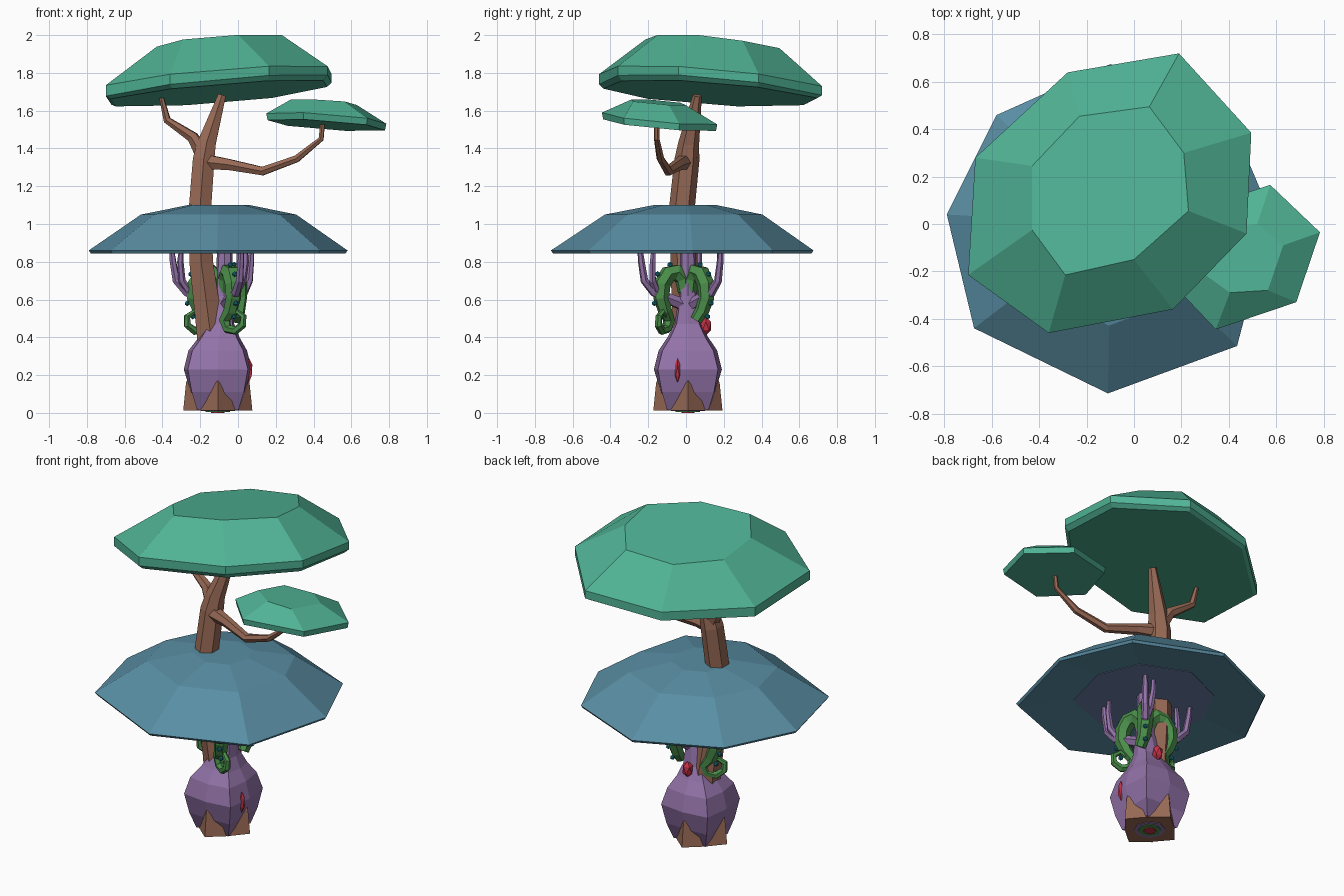
import bpy, bmesh
from math import sin, cos, pi, radians
from mathutils import Vector

if "Cube" in bpy.data.objects:
    bpy.data.objects.remove(bpy.data.objects["Cube"])


def material(name, rgb):
    m = bpy.data.materials.new(name)
    m.diffuse_color = (*rgb, 1)
    m.use_nodes = True
    m.node_tree.nodes["Principled BSDF"].inputs["Base Color"].default_value = m.diffuse_color
    return m


GREEN = material("leaf_green", (0.08, 0.45, 0.30))
BLUE = material("cap_blue", (0.10, 0.27, 0.37))
GILL = material("cap_underside", (0.15, 0.21, 0.38))
BROWN = material("bark", (0.31, 0.14, 0.09))
PURPLE = material("purple_flesh", (0.29, 0.17, 0.39))
VINE = material("vine_green", (0.07, 0.27, 0.07))
TEAL = material("stud_teal", (0.01, 0.20, 0.28))
RED = material("red", (0.55, 0.03, 0.06))


def finish(name, bm, mat):
    bmesh.ops.recalc_face_normals(bm, faces=bm.faces)
    me = bpy.data.meshes.new(name)
    bm.to_mesh(me)
    bm.free()
    me.materials.append(mat)
    ob = bpy.data.objects.new(name, me)
    bpy.context.collection.objects.link(ob)
    return ob


def loft(name, rings, mat):
    """Skin equal-length rings and cap both ends."""
    bm = bmesh.new()
    vs = [[bm.verts.new(p) for p in r] for r in rings]
    n = len(rings[0])
    for a, b in zip(vs, vs[1:]):
        for i in range(n):
            j = (i + 1) % n
            bm.faces.new((a[i], a[j], b[j], b[i]))
    bm.faces.new(vs[0])
    bm.faces.new(vs[-1])
    return finish(name, bm, mat)


def tube(name, pts, mat, res=1):
    """Tapered faceted limb through (x, y, z, radius) points."""
    cu = bpy.data.curves.new(name, 'CURVE')
    cu.dimensions = '3D'
    cu.bevel_depth = 1
    cu.bevel_resolution = res
    cu.use_fill_caps = True
    sp = cu.splines.new('POLY')
    sp.points.add(len(pts) - 1)
    for p, (x, y, z, r) in zip(sp.points, pts):
        p.co = (x, y, z, 1)
        p.radius = r
    ob = bpy.data.objects.new(name, cu)
    bpy.context.collection.objects.link(ob)
    bpy.ops.object.select_all(action='DESELECT')
    ob.select_set(True)
    bpy.context.view_layer.objects.active = ob
    bpy.ops.object.convert(target='MESH')
    ob = bpy.context.view_layer.objects.active
    ob.data.materials.clear()
    ob.data.materials.append(mat)
    ob.data.polygons.foreach_set("use_smooth", [False] * len(ob.data.polygons))
    return ob


def ball(name, co, size, mat):
    bm = bmesh.new()
    bmesh.ops.create_icosphere(bm, subdivisions=1, radius=1)
    for v in bm.verts:
        v.co = Vector([a * b for a, b in zip(v.co, size)]) + Vector(co)
    return finish(name, bm, mat)


def scaled(ring, c, s):
    return [(c[0] + (x - c[0]) * s, c[1] + (y - c[1]) * s) for x, y in ring]


def tilt(ring, h, bx, cy):
    return [(x, y, h + bx * x + cy * y) for x, y in ring]


# upper leaf canopy, tilted
outer = [(-.28, .64), (.19, .72), (.495, .385), (.475, -.04),
         (.165, -.36), (-.36, -.46), (-.70, -.215), (-.67, .28)]
inner = [(-.23, .455), (.065, .495), (.21, .30), (.23, .055),
         (0, -.15), (-.29, -.215), (-.43, -.025), (-.43, .245)]
loft("upper_canopy", [tilt(scaled(outer, (-.1, .12), .96), 1.712, .10, -.09),
                      tilt(outer, 1.733, .11, -.10),
                      tilt(outer, 1.783, .10, -.10),
                      tilt(inner, 1.983, .11, -.12)], GREEN)

# small side canopy
outer = [(.575, .165), (.785, -.035), (.685, -.33), (.345, -.445), (.15, -.24), (.26, .06)]
inner = [(.52, 0), (.63, -.09), (.565, -.28), (.405, -.29), (.28, -.2), (.34, -.03)]
loft("side_canopy", [tilt(scaled(outer, (.46, -.13), .98), 1.54, -.06, -.08),
                     tilt(outer, 1.575, -.06, -.08),
                     tilt(inner, 1.66, -.06, -.08)], GREEN)

# blue mushroom cap with a shallow underside
rim = [(-.79, .04), (-.675, -.44), (-.11, -.715), (.435, -.515),
       (.58, .035), (.40, .46), (-.10, .675), (-.58, .46)]
cap = [(.57, .87), (.985, .845), (1, .86), (.60, 1.05), (.24, 1.10)]
loft("mushroom_cap", [tilt(scaled(rim, (-.1, 0), s), z, 0, 0) for s, z in cap], BLUE)
loft("cap_underside", [tilt(scaled(rim, (-.1, 0), .565), z, 0, 0) for z in (.867, .875)], GILL)


# flared foot and lobed bulb: eight sides, axis and diagonal radii differ
def lobed(name, rows, mat):
    rings = []
    for cx, z, ra, rd in rows:
        rings.append([(cx + r * cos(k * pi / 4), .01 + r * sin(k * pi / 4), z)
                      for k in range(8) for r in [rd if k % 2 else ra]])
    return loft(name, rings, mat)


lobed("trunk_foot", [(-.107, .012, .183, .14), (-.107, .16, .168, .12),
                     (-.12, .38, .07, .06)], BROWN)
lobed("bulb_and_neck", [(-.107, .016, .08, .155), (-.107, .11, .143, .195),
                        (-.107, .23, .18, .225), (-.107, .33, .155, .19),
                        (-.10, .40, .108, .13), (-.09, .47, .07, .085),
                        (-.075, .62, .048, .052), (-.07, .87, .04, .042)], PURPLE)

# trunk and branches
tube("trunk", [(-.13, .01, .25, .085), (-.15, .01, .45, .082), (-.195, -.01, .80, .072),
               (-.20, -.02, 1.10, .068), (-.182, .005, 1.34, .066),
               (-.165, .015, 1.43, .055), (-.085, .06, 1.68, .024)], BROWN)
tube("left_branch", [(-.17, .01, 1.35, .05), (-.24, .03, 1.46, .032),
                     (-.375, .06, 1.55, .021), (-.405, .065, 1.67, .013)], BROWN)
tube("right_branch", [(-.19, 0, 1.33, .048), (-.05, -.04, 1.315, .033),
                      (.13, -.095, 1.28, .026), (.31, -.135, 1.345, .021),
                      (.44, -.155, 1.45, .015), (.448, -.155, 1.53, .013)], BROWN)

# three sets of horn, curling vine and studs round the neck
CX, CY = -.075, .01


def spoke(angle, pts, k=1):
    """Points (r, z, side, radius) turned into the plane at an angle."""
    a = radians(angle)
    return [(CX + k * r * cos(a) - s * sin(a), CY + k * r * sin(a) + s * cos(a), z, w)
            for r, z, s, w in pts]


for i, (ang, reach) in enumerate(((50, .85), (168, 1.05), (-70, 1)), 1):
    tube(f"horn_{i}", spoke(ang, [(.02, .57, 0, .036), (.12, .61, 0, .030), (.19, .64, 0, .026),
                                  (.245, .70, 0, .021), (.262, .80, 0, .018),
                                  (.27, .87, 0, .014)], reach), PURPLE)
    tube(f"horn_prong_{i}", spoke(ang, [(.17, .63, 0, .022), (.21, .70, .03, .02),
                                        (.215, .80, .045, .017), (.21, .87, .045, .012)],
                                  reach), PURPLE)
    vine = [(.02, .64, 0, .035), (.03, .71, 0, .042), (.065, .745, 0, .047),
            (.11, .735, 0, .048), (.145, .68, 0, .046), (.15, .61, 0, .043),
            (.125, .54, -.01, .038), (.095, .49, -.03, .032)]
    if i > 1:
        vine += [(.11, .445, -.02, .026), (.15, .435, .01, .023), (.18, .465, .04, .021),
                 (.18, .51, .045, .018), (.15, .535, .02, .015), (.125, .51, 0, .010)]
    tube(f"vine_{i}", spoke(ang, vine, reach), VINE)
    for k, (r, z) in enumerate(((.10, .785), (.17, .735), (.193, .66), (.188, .58), (.16, .51))):
        x, y, z, w = spoke(ang, [(r, z, 0, .015)], reach)[0]
        ball(f"stud_{i}_{k}", (x, y, z), (w, w, w), TEAL)

# red slit on the bulb and red bud at the back
ball("side_slit", (.058, -.045, .225), (.02, .017, .065), RED)
ball("back_bud", (-.085, .105, .46), (.033, .033, .05), RED)

# rosette under the foot
for name, r, z, mat in (("rosette_outer", .09, .009, PURPLE),
                        ("rosette_leaf", .065, .005, VINE), ("rosette_heart", .035, 0, RED)):
    loft(name, [[(-.107 + r * cos(k * pi / 4), .01 + r * sin(k * pi / 4), h)
                 for k in range(8)] for h in (z, .03)], mat)
